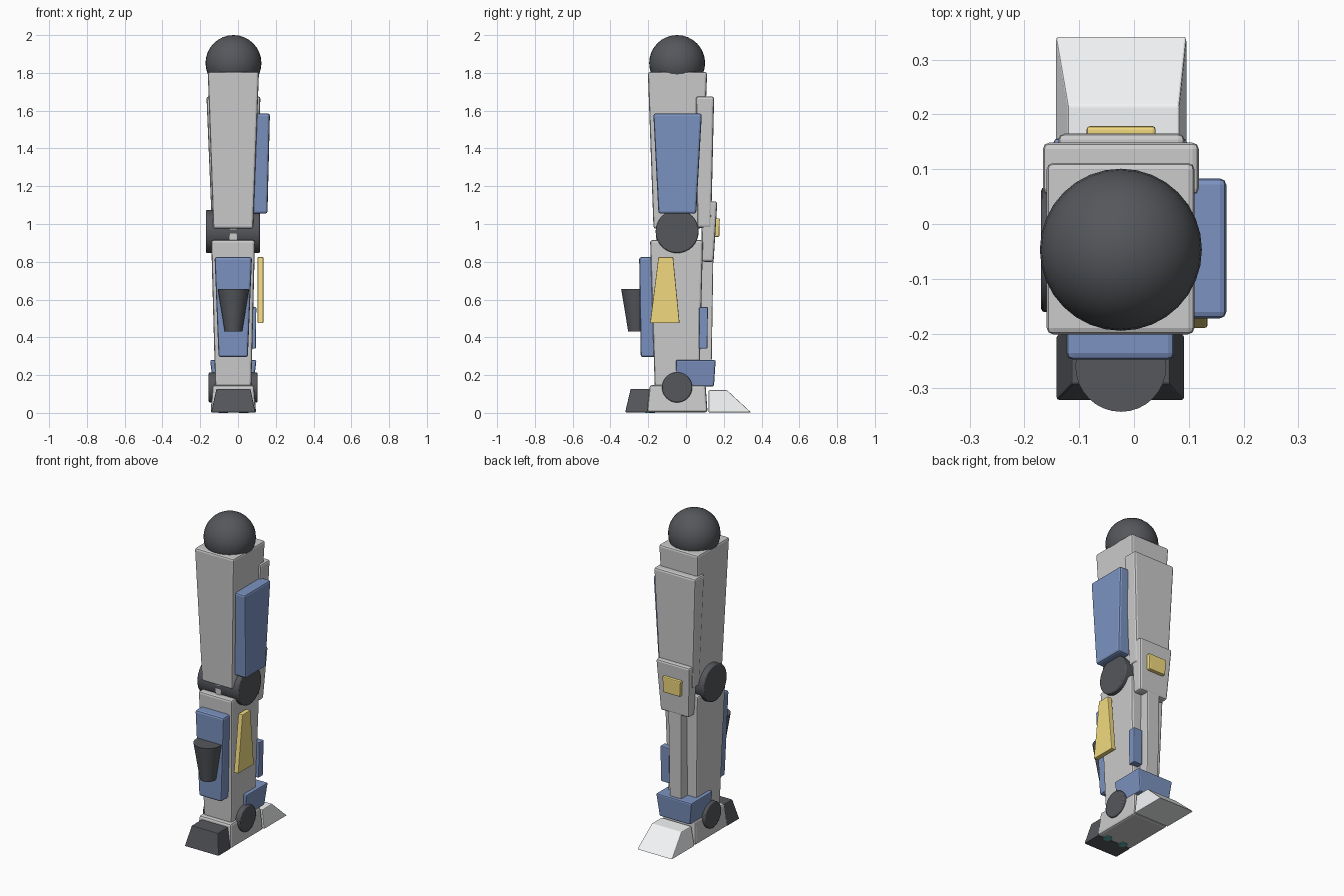
import bpy, bmesh, math
from mathutils import Matrix

if "Cube" in bpy.data.objects:
    bpy.data.objects.remove(bpy.data.objects["Cube"])

CX, CY = -0.024, -0.047      # leg axis


def material(name, rgb):
    m = bpy.data.materials.new(name)
    m.diffuse_color = (*rgb, 1)
    m.use_nodes = True
    m.node_tree.nodes["Principled BSDF"].inputs["Base Color"].default_value = m.diffuse_color
    return m


BLUE = material("blue_paint", (0.20, 0.29, 0.53))
YELLOW = material("yellow_paint", (0.88, 0.70, 0.21))
DARK = material("dark_metal", (0.09, 0.095, 0.105))
WHITE = material("white_paint", (0.9, 0.92, 0.93))
TEAL = material("teal_vent", (0.1, 0.4, 0.4))


def finish(name, bm, mat=None, bevel=0, smooth=False):
    bmesh.ops.recalc_face_normals(bm, faces=bm.faces)
    me = bpy.data.meshes.new(name)
    bm.to_mesh(me)
    bm.free()
    ob = bpy.data.objects.new(name, me)
    bpy.context.collection.objects.link(ob)
    if mat:
        me.materials.append(mat)
    if bevel:
        mod = ob.modifiers.new("bevel", 'BEVEL')
        mod.width, mod.segments = bevel, 2
    if smooth:
        bpy.ops.object.select_all(action='DESELECT')
        ob.select_set(True)
        bpy.context.view_layer.objects.active = ob
        bpy.ops.object.shade_smooth_by_angle(angle=math.radians(40))
    return ob


def block(name, z0, z1, bottom, top, mat=None, bevel=0.012):
    """Tapered box; bottom and top are (x0, x1, y0, y1)."""
    bm = bmesh.new()
    rings = []
    for z, (x0, x1, y0, y1) in ((z0, bottom), (z1, top)):
        rings.append([bm.verts.new((x, y, z)) for x, y in
                      ((x0, y0), (x1, y0), (x1, y1), (x0, y1))])
    a, b = rings
    bm.faces.new(a)
    bm.faces.new(b)
    for i in range(4):
        j = (i + 1) % 4
        bm.faces.new((a[i], a[j], b[j], b[i]))
    return finish(name, bm, mat, bevel)


def cone(name, center, r0, r1, depth, mat, along_x=False, bevel=0):
    bm = bmesh.new()
    mtx = Matrix.Translation(center)
    if along_x:
        mtx = mtx @ Matrix.Rotation(math.pi / 2, 4, 'Y')
    bmesh.ops.create_cone(bm, cap_ends=True, segments=32, radius1=r0,
                          radius2=r1, depth=depth, matrix=mtx)
    ob = finish(name, bm, mat, 0, True)
    if bevel:
        mod = ob.modifiers.new("bevel", 'BEVEL')
        mod.width, mod.segments, mod.limit_method = bevel, 2, 'ANGLE'
    return ob


# Hip joint
bm = bmesh.new()
bmesh.ops.create_uvsphere(bm, u_segments=32, v_segments=16, radius=0.148,
                          matrix=Matrix.Translation((CX, CY, 1.852)))
finish("hip_ball", bm, DARK, 0, True)

# Thigh with its armour
block("thigh", 0.975, 1.805, (-0.131, 0.08, -0.172, 0.08), (-0.16, 0.111, -0.202, 0.112))
block("thigh_front_plate", 0.98, 1.675, (-0.138, 0.09, 0.06, 0.133), (-0.167, 0.119, 0.053, 0.149))
block("thigh_side_panel", 1.055, 1.585, (0.07, 0.156, -0.146, 0.054), (0.085, 0.169, -0.173, 0.084), BLUE)

# Knee
cone("knee_joint", (-0.027, CY, 0.96), 0.114, 0.114, 0.285, DARK, True, 0.006)
block("knee_link", 0.88, 1.01, (-0.045, -0.004, -0.16, 0.05), (-0.045, -0.004, -0.16, 0.05), None, 0.004)
block("knee_guard", 0.80, 1.12, (-0.12, 0.075, 0.085, 0.146), (-0.139, 0.093, 0.08, 0.166))
block("knee_badge", 0.932, 1.03, (-0.08, 0.034, 0.14, 0.176), (-0.087, 0.04, 0.145, 0.179), YELLOW, 0.006)

# Shin with its armour
block("shin", 0.12, 0.915, (-0.12, 0.07, -0.165, 0.07), (-0.142, 0.09, -0.19, 0.09))
block("shin_front_column", 0.2, 0.84, (-0.062, 0.018, 0.06, 0.135), (-0.066, 0.022, 0.07, 0.145), None, 0.006)
block("shin_front_tab", 0.34, 0.56, (0.035, 0.094, 0.068, 0.113), (0.035, 0.097, 0.07, 0.116), BLUE, 0.005)
block("shin_rear_panel", 0.295, 0.825, (-0.103, 0.052, -0.24, -0.16), (-0.124, 0.074, -0.248, -0.17), BLUE)
block("shin_side_fin", 0.475, 0.825, (0.104, 0.134, -0.19, -0.034), (0.104, 0.134, -0.146, -0.068), YELLOW, 0.004)
cone("rear_thruster", (CX, -0.26, 0.543), 0.046, 0.083, 0.225, DARK)

# Ankle
cone("ankle_joint", (-0.026, CY, 0.135), 0.08, 0.08, 0.258, DARK, True, 0.006)
block("ankle_guard", 0.14, 0.28, (-0.13, 0.08, -0.048, 0.148), (-0.148, 0.098, -0.054, 0.157), BLUE, 0.008)

# Foot, heel and sole vents
block("foot", 0.003, 0.147, (-0.145, 0.095, -0.206, 0.114), (-0.134, 0.084, -0.192, 0.104))
block("heel", 0.003, 0.127, (-0.142, 0.092, -0.322, -0.203), (-0.114, 0.066, -0.293, -0.19), DARK, 0.004)
block("toe", 0.003, 0.12, (-0.143, 0.096, 0.12, 0.344), (-0.121, 0.083, 0.12, 0.217), WHITE, 0.004)
for i, s in enumerate((-1, 1)):
    cone(f"sole_vent_{i + 1}", (CX + s * 0.055, -0.19, 0.01), 0.025, 0.025, 0.02, TEAL)
